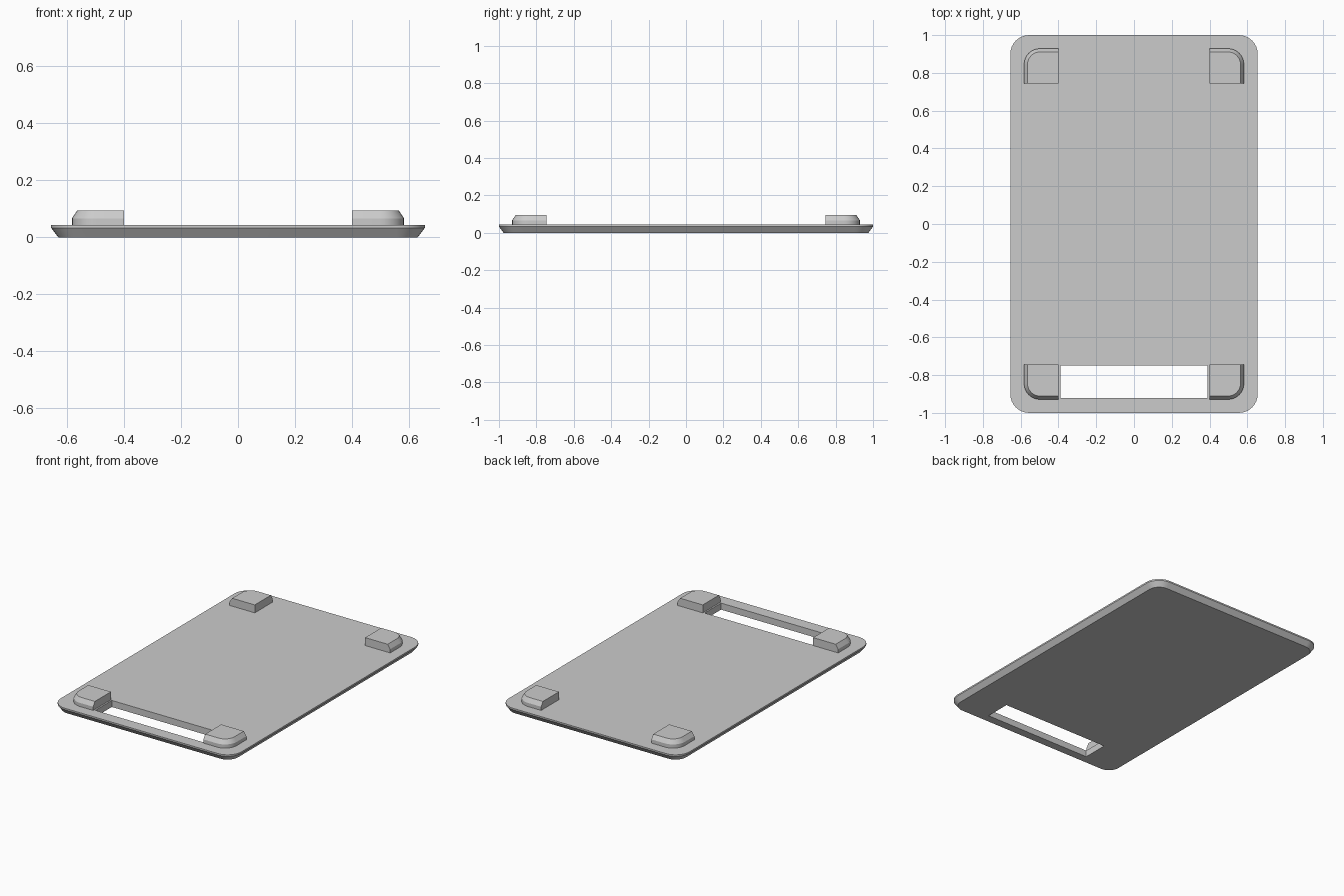
import bpy
import bmesh
from math import cos, sin, pi

if "Cube" in bpy.data.objects:
    bpy.data.objects.remove(bpy.data.objects["Cube"], do_unlink=True)

grey = bpy.data.materials.new("light_grey")
grey.use_nodes = True
colour = (0.6, 0.6, 0.6, 1)
grey.diffuse_color = colour
grey.node_tree.nodes["Principled BSDF"].inputs["Base Color"].default_value = colour


def arc(cx, cy, r, start, steps=8):
    """Quarter circle, anticlockwise from the start angle."""
    angles = [start + pi / 2 * i / steps for i in range(steps + 1)]
    return [(cx + r * cos(a), cy + r * sin(a)) for a in angles]


def loft(name, layers):
    """Closed solid through matching outlines, given as (z, points)."""
    bm = bmesh.new()
    rings = [[bm.verts.new((x, y, z)) for x, y in pts] for z, pts in layers]
    for low, high in zip(rings, rings[1:]):
        for i in range(len(low)):
            j = (i + 1) % len(low)
            bm.faces.new((low[i], low[j], high[j], high[i]))
    bm.faces.new(rings[0][::-1])
    bm.faces.new(rings[-1])
    bmesh.ops.recalc_face_normals(bm, faces=bm.faces)
    mesh = bpy.data.meshes.new(name)
    bm.to_mesh(mesh)
    bm.free()
    mesh.materials.append(grey)
    obj = bpy.data.objects.new(name, mesh)
    bpy.context.collection.objects.link(obj)
    return obj


def activate(obj):
    bpy.ops.object.select_all(action='DESELECT')
    obj.select_set(True)
    bpy.context.view_layer.objects.active = obj


def plate_outline(inset):
    x, y, r = 0.555, 0.9, 0.1 - inset
    return (arc(x, y, r, 0) + arc(-x, y, r, pi / 2)
            + arc(-x, -y, r, pi) + arc(x, -y, r, 3 * pi / 2))


def foot_outline(inset):
    # Square inner corner, rounded outer corner
    r = 0.085 - inset
    return ([(0.4, 0.745), (0.582 - inset, 0.745)]
            + arc(0.497, 0.844, r, 0) + [(0.4, 0.929 - inset)])


# Base plate, tapered underneath
plate_top = 0.043
plate = loft("base_plate", [(0, plate_outline(0.025)),
                            (0.033, plate_outline(0)),
                            (plate_top, plate_outline(0))])

# Handle slot through the front of the plate
slot = [(-0.39, -0.92), (0.39, -0.92), (0.39, -0.75), (-0.39, -0.75)]
cutter = loft("slot_cutter", [(-0.1, slot), (0.2, slot)])
cutter.hide_render = True
cut = plate.modifiers.new("slot", 'BOOLEAN')
cut.operation = 'DIFFERENCE'
cut.solver = 'EXACT'
cut.object = cutter
activate(plate)
bpy.ops.object.modifier_apply(modifier=cut.name)
bpy.data.objects.remove(cutter, do_unlink=True)
bpy.ops.object.shade_smooth_by_angle(angle=pi / 9)

# Four corner feet, bevelled on their outer sides
for y_name, sy in (("front", -1), ("back", 1)):
    for x_name, sx in (("right", -1), ("left", 1)):
        layers = [(z, [(sx * x, sy * y) for x, y in foot_outline(inset)])
                  for z, inset in ((plate_top, 0), (0.067, 0), (0.095, 0.018))]
        foot = loft(f"{y_name}_{x_name}_foot", layers)
        activate(foot)
        bpy.ops.object.shade_smooth_by_angle(angle=pi / 9)
